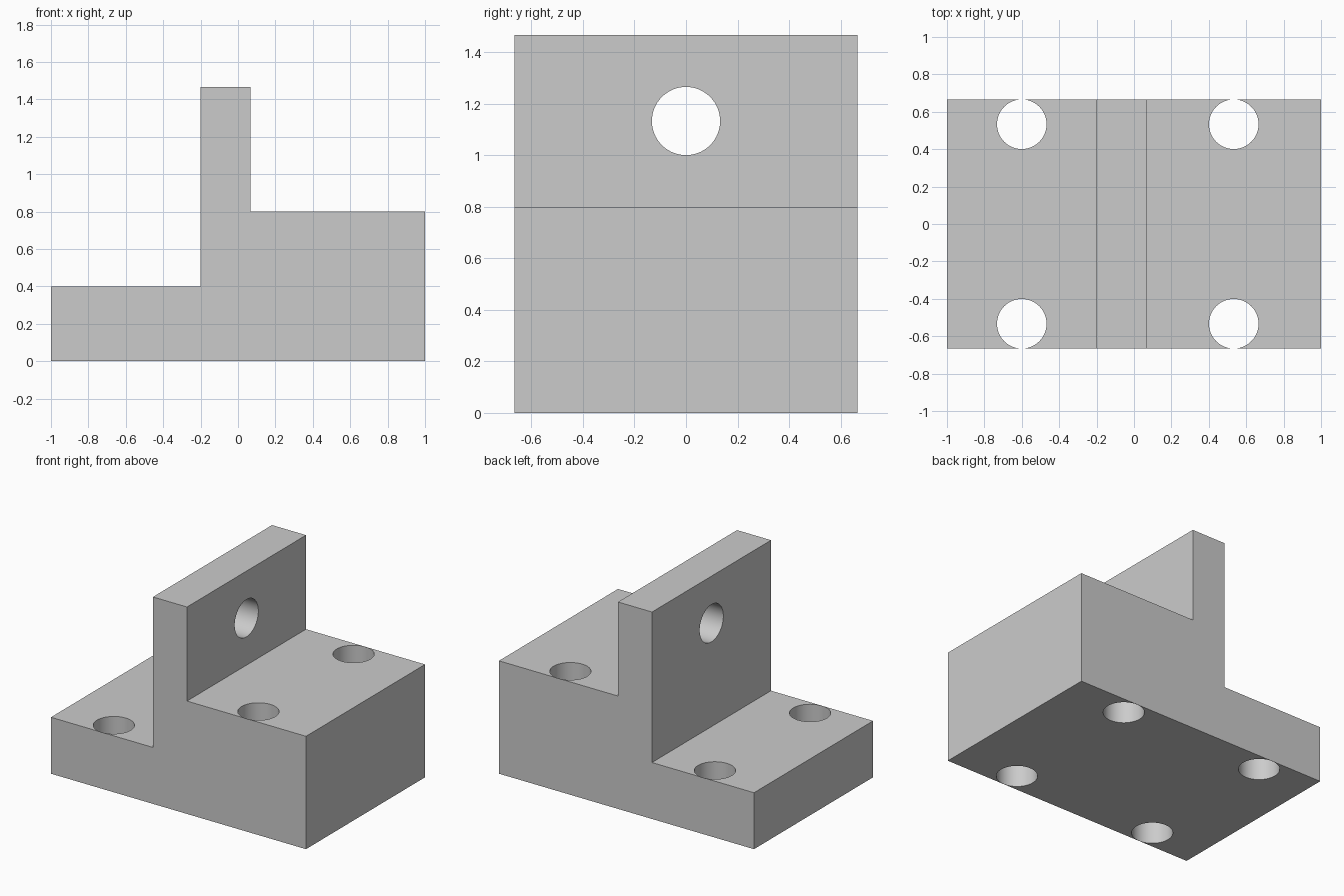
import bpy
import bmesh
from math import pi, radians
from mathutils import Matrix

old = bpy.data.objects.get("Cube")
if old:
    bpy.data.objects.remove(old, do_unlink=True)

HALF_WIDTH = 2 / 3
HOLE_RADIUS = 0.1325

grey = bpy.data.materials.new("plain grey")
grey.use_nodes = True
colour = (0.6, 0.6, 0.6, 1)
grey.diffuse_color = colour
grey.node_tree.nodes["Principled BSDF"].inputs["Base Color"].default_value = colour


def make_object(name, bm):
    mesh = bpy.data.meshes.new(name)
    bmesh.ops.recalc_face_normals(bm, faces=bm.faces)
    bm.to_mesh(mesh)
    bm.free()
    mesh.materials.append(grey)
    obj = bpy.data.objects.new(name, mesh)
    bpy.context.collection.objects.link(obj)
    return obj


def add_drill(bm, location, rotation=Matrix()):
    bmesh.ops.create_cone(bm, cap_ends=True, segments=64, radius1=HOLE_RADIUS,
                          radius2=HOLE_RADIUS, depth=2,
                          matrix=Matrix.Translation(location) @ rotation)


# Stepped block with upright wall, extruded from its front profile
profile = [(-1, 0), (1, 0), (1, 0.8), (0.0667, 0.8), (0.0667, 1.4667),
           (-0.2, 1.4667), (-0.2, 0.4), (-1, 0.4)]
bm = bmesh.new()
face = bm.faces.new([bm.verts.new((x, -HALF_WIDTH, z)) for x, z in profile])
extruded = bmesh.ops.extrude_face_region(bm, geom=[face])["geom"]
bmesh.ops.translate(bm, vec=(0, 2 * HALF_WIDTH, 0),
                    verts=[v for v in extruded if isinstance(v, bmesh.types.BMVert)])
bracket = make_object("stepped_bracket", bm)

# Four bolt holes through the base and one through the wall
bm = bmesh.new()
for x in (-0.6, 0.5333):
    for y in (-0.5333, 0.5333):
        add_drill(bm, (x, y, 0.2))
# The wall drill stays above both steps
add_drill(bm, (0, 0, 1.1333), Matrix.Rotation(pi / 2, 4, "Y"))
drills = make_object("hole_cutters", bm)
drills.hide_render = True

cut = bracket.modifiers.new("holes", "BOOLEAN")
cut.operation = "DIFFERENCE"
cut.solver = "EXACT"
cut.object = drills

# Apply the cut, then smooth the bores while keeping edges sharp
bpy.ops.object.select_all(action="DESELECT")
bracket.select_set(True)
bpy.context.view_layer.objects.active = bracket
bpy.ops.object.modifier_apply(modifier=cut.name)
bpy.data.objects.remove(drills, do_unlink=True)
bpy.ops.object.shade_smooth_by_angle(angle=radians(30))
